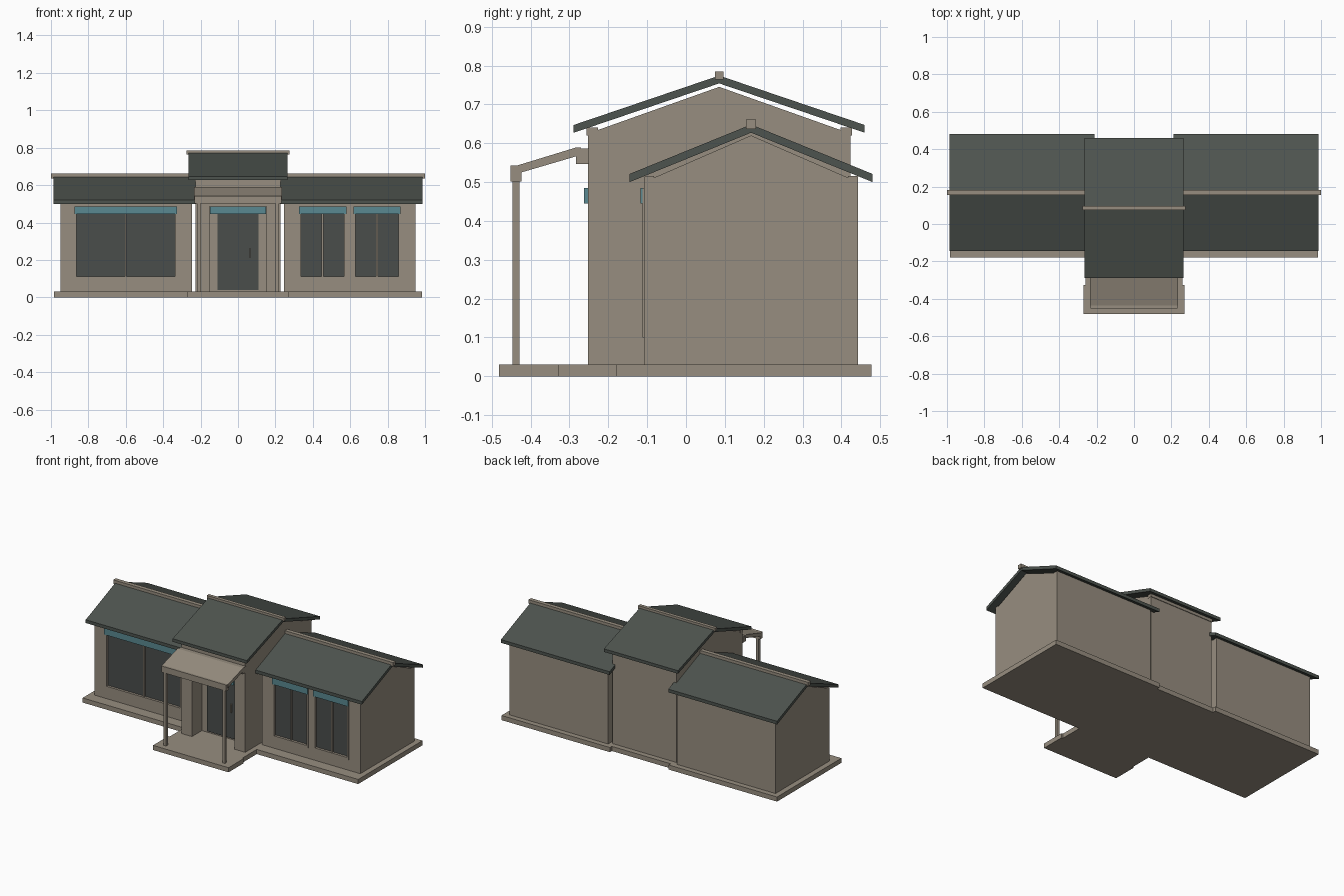
import bpy, bmesh

if "Cube" in bpy.data.objects:
    bpy.data.objects.remove(bpy.data.objects["Cube"])


def material(name, rgb):
    m = bpy.data.materials.new(name)
    m.diffuse_color = (*rgb, 1)
    m.use_nodes = True
    m.node_tree.nodes["Principled BSDF"].inputs["Base Color"].default_value = m.diffuse_color
    return m


STONE = material("warm_stone", (0.31, 0.27, 0.215))
ROOF = material("dark_roof", (0.075, 0.087, 0.077))
GLASS = material("dark_glass", (0.068, 0.075, 0.070))
BLUE = material("blue_band", (0.10, 0.25, 0.285))


def prism(name, profile, x0, x1, mat):
    """Extrude a (y, z) outline from x0 to x1."""
    bm = bmesh.new()
    face = bm.faces.new([bm.verts.new((x0, y, z)) for y, z in profile])
    ext = bmesh.ops.extrude_face_region(bm, geom=[face])
    bmesh.ops.translate(bm, vec=(x1 - x0, 0, 0),
                        verts=[v for v in ext["geom"] if isinstance(v, bmesh.types.BMVert)])
    bmesh.ops.recalc_face_normals(bm, faces=bm.faces)
    me = bpy.data.meshes.new(name)
    bm.to_mesh(me)
    bm.free()
    me.materials.append(mat)
    ob = bpy.data.objects.new(name, me)
    bpy.context.collection.objects.link(ob)
    return ob


def box(name, x0, x1, y0, y1, z0, z1, mat=STONE):
    return prism(name, [(y0, z0), (y1, z0), (y1, z1), (y0, z1)], x0, x1, mat)


def cut(target, *bounds):
    """Carve a box-shaped recess."""
    cutter = box("cutter", *bounds)
    cutter.hide_render = True
    mod = target.modifiers.new("recess", 'BOOLEAN')
    mod.operation, mod.solver, mod.object = 'DIFFERENCE', 'EXACT', cutter
    bpy.context.view_layer.objects.active = target
    bpy.ops.object.modifier_apply(modifier=mod.name)
    bpy.data.objects.remove(cutter)


def house(name, x0, x1, y0, y1, eave, peak):
    yc = (y0 + y1) / 2
    return prism(name + "_walls", [(y0, 0.03), (y1, 0.03), (y1, eave), (yc, peak), (y0, eave)],
                 x0, x1, STONE)


def roof(name, x0, x1, y0, y1, eave, peak, thick, ridge):
    """Two slopes with a ridge cap; ridge = (x0, x1, half width, z0, z1)."""
    yc = (y0 + y1) / 2
    prism(name + "_roof", [(y0, eave), (yc, peak), (y1, eave), (y1, eave + thick),
                           (yc, peak + thick), (y0, eave + thick)], x0, x1, ROOF)
    rx0, rx1, w, z0, z1 = ridge
    box(name + "_ridge_cap", rx0, rx1, yc - w, yc + w, z0, z1)


def window(wall, x0, x1):
    """Recessed pane pair with a frame, mullion and blue head band."""
    f, z0, z1 = 0.012, 0.10, 0.485
    cut(wall, x0 + f, x1 - f, -0.2, -0.092, z0 + f, z1 - f)
    box("window_glass", x0 + f, x1 - f, -0.096, -0.091, z0 + f, z1 - f, GLASS)
    for a, b in ((x0, x0 + f), (x1 - f, x1)):
        box("window_jamb", a, b, -0.112, -0.100, z0, z1)
    box("window_sill", x0 + f, x1 - f, -0.112, -0.100, z0, z0 + f)
    xc = (x0 + x1) / 2
    box("window_mullion", xc - 0.005, xc + 0.005, -0.105, -0.091, z0 + f, z1 - f)
    box("window_band", x0, x1, -0.117, -0.104, 0.445, z1, BLUE)


# side wings, with their plinths, roofs and eave beams
wings = {}
for side, s in (("left", -1), ("right", 1)):
    def span(a, b):
        return sorted((s * a, s * b))
    n = side + "_wing"
    box(n + "_plinth", *span(0.21, 0.985), -0.18, 0.477, 0, 0.03)
    wings[side] = house(n, *span(0.247, 0.95), -0.108, 0.443, 0.50, 0.62)
    roof(n, *span(0.21, 0.987), -0.145, 0.48, 0.50, 0.627, 0.021,
         (*span(0.21, 1.0), 0.013, 0.636, 0.661))
    for y in (-0.108, 0.417):
        box(n + "_eave_beam", *span(0.247, 0.95), y, y + 0.026, 0.497, 0.515)

# windows
window(wings["left"], -0.875, -0.325)
window(wings["right"], 0.325, 0.58)
window(wings["right"], 0.617, 0.87)

# central block
box("centre_plinth", -0.26, 0.26, -0.327, 0.457, 0, 0.03)
centre = house("centre", -0.228, 0.228, -0.252, 0.423, 0.625, 0.745)
cut(centre, -0.153, 0.153, -0.4, -0.15, 0.0, 0.485)
roof("centre", -0.265, 0.265, -0.289, 0.46, 0.627, 0.754, 0.02,
     (-0.275, 0.275, 0.011, 0.764, 0.785))
for y in (-0.256, 0.398):
    box("centre_eave_beam", -0.23, 0.23, y, y + 0.029, 0.62, 0.64)

# entrance door in its recess
box("door", -0.11, 0.11, -0.157, -0.149, 0.04, 0.455, GLASS)
box("door_handle", 0.062, 0.068, -0.168, -0.157, 0.21, 0.265)
box("entrance_band", -0.15, 0.15, -0.262, -0.25, 0.445, 0.485, BLUE)

# porch: slab, posts, beams and sloping canopy
box("porch_slab", -0.27, 0.27, -0.482, -0.327, 0, 0.03)
for s in (-1, 1):
    box("porch_post", s * 0.21 - 0.009, s * 0.21 + 0.009, -0.447, -0.428, 0.03, 0.51)
box("porch_front_beam", -0.232, 0.232, -0.452, -0.423, 0.502, 0.542)
box("porch_wall_beam", -0.232, 0.232, -0.283, -0.25, 0.547, 0.587)
prism("porch_canopy", [(-0.44, 0.52), (-0.27, 0.57), (-0.27, 0.589), (-0.283, 0.589),
                       (-0.44, 0.541)], -0.235, 0.235, STONE)
